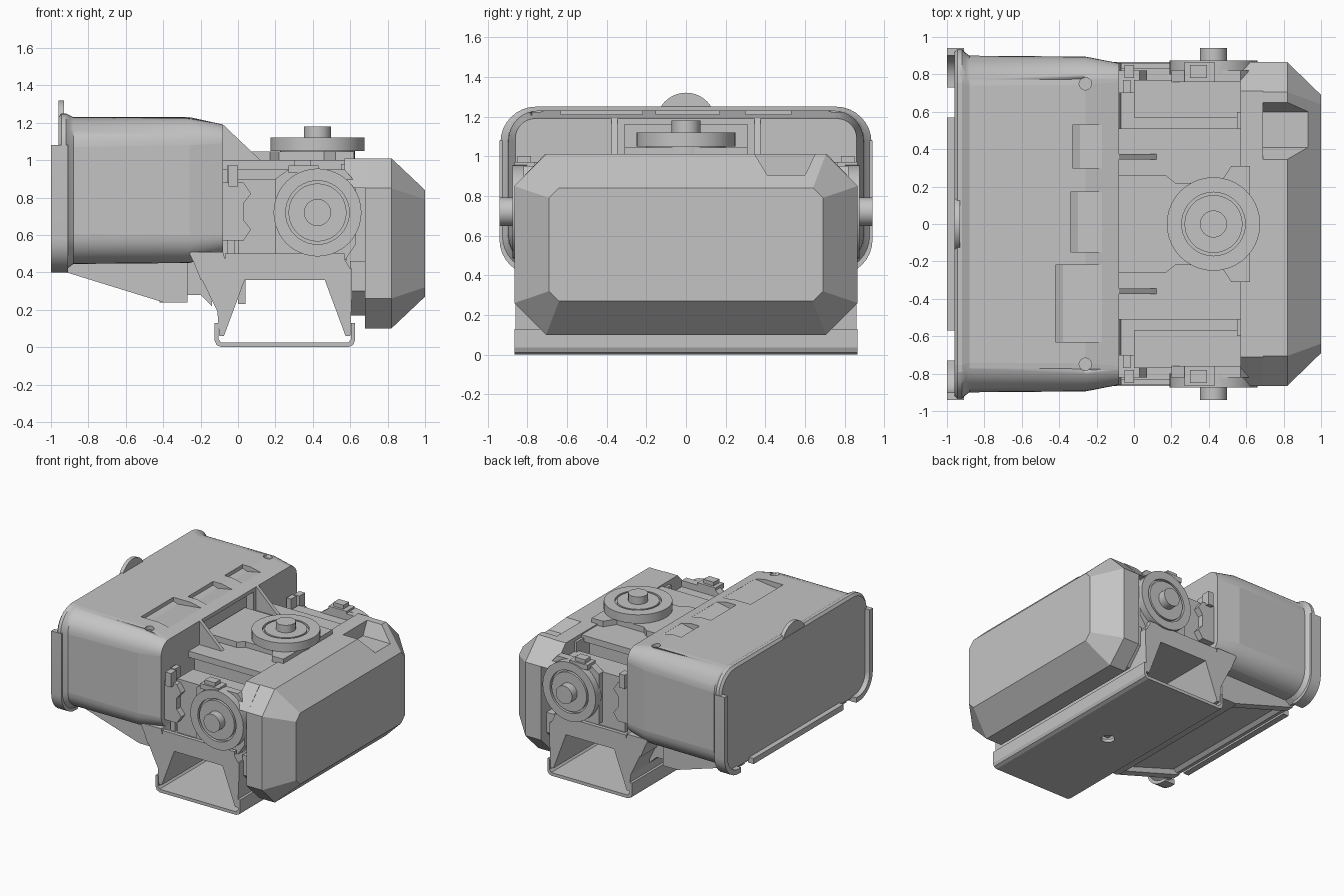
import bpy, bmesh, math

cube = bpy.data.objects.get("Cube")
if cube:
    bpy.data.objects.remove(cube)

GREY = (0.55, 0.55, 0.55, 1)
mat = bpy.data.materials.new("plain grey")
mat.use_nodes = True
mat.diffuse_color = GREY
mat.node_tree.nodes["Principled BSDF"].inputs["Base Color"].default_value = GREY


def loft(name, rings, smooth=False):
    """Skin a list of equal-length closed rings and cap both ends."""
    bm = bmesh.new()
    vs = [[bm.verts.new(p) for p in ring] for ring in rings]
    n = len(vs[0])
    for a, b in zip(vs, vs[1:]):
        for i in range(n):
            bm.faces.new((a[i], a[(i + 1) % n], b[(i + 1) % n], b[i]))
    bm.faces.new(vs[0])
    bm.faces.new(vs[-1])
    bmesh.ops.recalc_face_normals(bm, faces=bm.faces)
    me = bpy.data.meshes.new(name)
    bm.to_mesh(me)
    bm.free()
    me.materials.append(mat)
    ob = bpy.data.objects.new(name, me)
    bpy.context.collection.objects.link(ob)
    if smooth:
        bpy.ops.object.select_all(action='DESELECT')
        ob.select_set(True)
        bpy.context.view_layer.objects.active = ob
        bpy.ops.object.shade_smooth_by_angle(angle=math.radians(35))
    return ob


def place(axis, p, t):
    """Put a 2D profile point at distance t along an axis."""
    return {'x': (t, p[0], p[1]), 'y': (p[0], t, p[1]), 'z': (p[0], p[1], t)}[axis]


def prism(name, axis, pts, a, b, smooth=False):
    return loft(name, [[place(axis, p, t) for p in pts] for t in (a, b)], smooth)


def box(name, x, y, z):
    return prism(name, 'z', [(x[0], y[0]), (x[1], y[0]), (x[1], y[1]), (x[0], y[1])], *z)


def turned(name, axis, c, steps, n=40):
    """Solid of revolution from (radius, distance along axis) steps."""
    ts = [math.tau * i / n for i in range(n)]
    return loft(name, [[place(axis, (c[0] + r * math.cos(t), c[1] + r * math.sin(t)), d) for t in ts]
                       for r, d in steps], True)


def disc(name, axis, c, r, a, b):
    return turned(name, axis, c, [(r, a), (r, b)])


def rounded(hw, z0, z1, r, n=8):
    """Rounded rectangle outline in y and z."""
    pts = []
    for k, (y, z) in enumerate([(hw - r, z1 - r), (r - hw, z1 - r), (r - hw, z0 + r), (hw - r, z0 + r)]):
        for i in range(n + 1):
            t = (k + i / n) * math.pi / 2
            pts.append((y + r * math.cos(t), z + r * math.sin(t)))
    return pts


def octagon(hw, z0, z1, c):
    return [(hw, z1 - c), (hw - c, z1), (c - hw, z1), (-hw, z1 - c),
            (-hw, z0 + c), (c - hw, z0), (hw - c, z0), (hw, z0 + c)]


def sections(name, rows, outline, smooth=False):
    return loft(name, [[place('x', p, x) for p in outline(*args)] for x, *args in rows], smooth)


def cut(ob, cutters):
    for c in cutters:
        c.hide_render = True
        m = ob.modifiers.new("cut", 'BOOLEAN')
        m.operation, m.object, m.solver = 'DIFFERENCE', c, 'EXACT'
        bpy.ops.object.select_all(action='DESELECT')
        bpy.context.view_layer.objects.active = ob
        ob.select_set(True)
        bpy.ops.object.modifier_apply(modifier=m.name)
        bpy.data.objects.remove(c)


# Rear housing with its rolled flange
housing = sections("rear_housing", [
    (-0.96, 0.90, 0.45, 1.21, 0.15), (-0.96, 0.92, 0.43, 1.23, 0.17), (-0.945, 0.935, 0.415, 1.25, 0.18),
    (-0.92, 0.935, 0.415, 1.25, 0.18), (-0.90, 0.915, 0.43, 1.24, 0.17), (-0.88, 0.90, 0.445, 1.23, 0.16),
    (-0.26, 0.895, 0.45, 1.23, 0.15), (-0.08, 0.86, 0.50, 1.19, 0.10)], rounded, True)
cutters = [box("front_recess", (-0.14, 0), (-0.31, 0.31), (1.0, 1.16))]
for y0, y1, x0 in ((0.30, 0.53, -0.33), (-0.15, 0.17, -0.34), (-0.63, -0.22, -0.42)):
    cutters.append(prism("roof_pocket", 'y', [(x0, 1.3), (x0, 1.2), (x0 + 0.04, 1.185), (-0.17, 1.209), (-0.17, 1.3)], y0, y1))
for y in (-0.75, 0.75):
    cutters.append(disc("screw_hole", 'z', (-0.26, y), 0.033, 1.2, 1.3))
cut(housing, cutters)
# Large plain panels stay flat
for face in housing.data.polygons:
    if face.area > 0.03 or abs(face.normal.z) > 0.97:
        face.use_smooth = False

# Rear panel tab, bottom strip and corner clips
disc("rear_tab", 'x', (0, 1.17), 0.15, -0.959, -0.93)
box("rear_bottom_strip", (-1, -0.95), (-0.57, 0.57), (0.405, 0.45))
for s in (-1, 1):
    arc = [(math.cos(-i * math.pi / 16), math.sin(-i * math.pi / 16)) for i in range(9)]
    outer = [(0.94, 1.08)] + [(0.76 + 0.18 * c, 0.58 + 0.18 * d) for c, d in arc] + [(0.73, 0.40)]
    inner = [(0.73, 0.44)] + [(0.76 + 0.14 * c, 0.58 + 0.14 * d) for c, d in reversed(arc)] + [(0.90, 1.08)]
    prism("rear_corner_clip", 'x', [(s * y, z) for y, z in outer + inner], -1, -0.91, True)

# Belly pan under the housing
prism("belly_pan", 'y', [(-0.93, 0.45), (-0.4, 0.28), (-0.2, 0.28), (-0.14, 0.22), (-0.14, 0.5)], -0.66, 0.66)
for s in (-1, 1):
    prism("belly_rail", 'y', [(-0.95, 0.41), (-0.4, 0.24), (-0.27, 0.24), (-0.27, 0.5), (-0.9, 0.5)], s * 0.61, s * 0.68)
box("belly_front_rail", (-0.42, -0.27), (-0.66, 0.66), (0.24, 0.3))

# Bevelled front block
head = sections("front_block", [(0.68, 0.865, 0.10, 1.01, 0.16), (0.82, 0.865, 0.10, 1.01, 0.16),
                                (1.0, 0.69, 0.27, 0.84, 0.05)], octagon)
cut(head, [prism("top_notch", 'x', [(0.34, 1.1), (0.34, 1.02), (0.41, 0.905), (0.60, 0.905), (0.655, 1.02), (0.655, 1.1)], 0.69, 0.95)])
prism("front_block_brow", 'x', [(-0.865, 0.85), (-0.71, 1.01), (0.71, 1.01), (0.865, 0.85)], 0.57, 0.69)
prism("front_block_lower", 'x', [(-0.8, 0.46), (-0.8, 0.3), (-0.67, 0.17), (0.67, 0.17), (0.8, 0.3), (0.8, 0.46)], 0.6, 0.69)

# Central body under an overhanging deck, floor and diagonal gussets
box("central_body", (-0.1, 0.69), (-0.44, 0.44), (0.42, 0.98))
box("deck", (-0.1, 0.6), (-0.51, 0.51), (0.95, 1.0))
box("body_front_wall", (0.55, 0.69), (-0.6, 0.6), (0.42, 0.98))
prism("body_floor", 'y', [(-0.26, 0.51), (-0.2, 0.36), (0.6, 0.36), (0.6, 0.42), (0.57, 0.47), (-0.07, 0.47), (-0.08, 0.51)], -0.86, 0.86)
for s in (-1, 1):
    prism("diagonal_gusset", 'y', [(-0.1, 1.19), (-0.08, 1.19), (0.12, 1.0), (-0.1, 1.0)], s * 0.345, s * 0.375)

# Legs and channel foot
prism("rear_leg", 'y', [(-0.26, 0.5), (-0.11, 0.19), (-0.1, 0.06), (-0.075, 0.06), (0.04, 0.37), (0.04, 0.42)], -0.86, 0.86)
prism("front_leg", 'y', [(0.46, 0.37), (0.575, 0.06), (0.6, 0.06), (0.61, 0.3), (0.61, 0.42), (0.46, 0.42)], -0.86, 0.86)
box("rear_leg_stop", (0, 0.04), (-0.3, 0.3), (0.23, 0.38))
foot = prism("foot_channel", 'y', [(-0.125, 0.13), (-0.125, 0.035), (-0.115, 0.012), (-0.09, 0), (0.59, 0), (0.615, 0.012),
                                   (0.625, 0.035), (0.625, 0.13), (0.605, 0.13), (0.605, 0.045), (0.59, 0.025),
                                   (-0.09, 0.025), (-0.105, 0.045), (-0.105, 0.13)], -0.865, 0.865)
cut(foot, [disc("foot_hole", 'z', (0.25, 0), 0.05, -0.1, 0.1)])


def dial(name, axis, c, r, base, face, tip):
    """Wheel with a ring groove around a hub and a shaft."""
    groove = face + (base - face) * 0.3
    turned(name, axis, c, [(r, base), (r, face), (0.17, face), (0.17, groove), (0.155, groove),
                           (0.155, face), (0.072, face), (0.072, tip)])


# Top turntable
plate = [(-0.12, -0.26), (0.17, -0.26), (0.22, -0.22), (0.46, -0.22), (0.52, -0.31), (0.62, -0.31), (0.62, -0.15)]
prism("top_plate", 'z', plate + [(x, -y) for x, y in reversed(plate)], 0.98, 1.045)
disc("top_pedestal", 'z', (0.425, 0), 0.2, 1.0, 1.07)
dial("top_wheel", 'z', (0.425, 0), 0.25, 1.05, 1.12, 1.18)

# Side actuators, one on each side
for s in (-1, 1):
    box("actuator_case", (0.0, 0.58), (s * 0.57, s * 0.77), (0.46, 0.9))
    prism("actuator_plate", 'y', [(0.2, 0.5), (0.27, 0.46), (0.57, 0.46), (0.63, 0.55), (0.63, 0.88), (0.57, 0.95),
                                  (0.27, 0.95), (0.2, 0.9)], s * 0.76, s * 0.82)
    prism("actuator_bracket", 'y', [(-0.08, 0.57), (0.03, 0.57), (0.07, 0.63), (0.03, 0.68), (0.03, 0.77), (0.07, 0.82),
                                    (0.03, 0.88), (-0.08, 0.88)], s * 0.7, s * 0.82)
    dial("side_wheel", 'y', (0.425, 0.72), 0.235, s * 0.8, s * 0.875, s * 0.94)
    box("actuator_lug", (0.27, 0.43), (s * 0.76, s * 0.865), (0.93, 0.97))
    box("actuator_clip", (0.3, 0.39), (s * 0.78, s * 0.85), (0.96, 1.0))
    box("guide_post", (-0.05, 0.0), (s * 0.78, s * 0.85), (0.86, 0.97))
    box("inner_post", (-0.06, -0.02), (s * 0.7, s * 0.77), (0.47, 0.97))
    box("side_sill", (-0.07, 0.57), (s * 0.83, s * 0.86), (0.42, 0.5))
